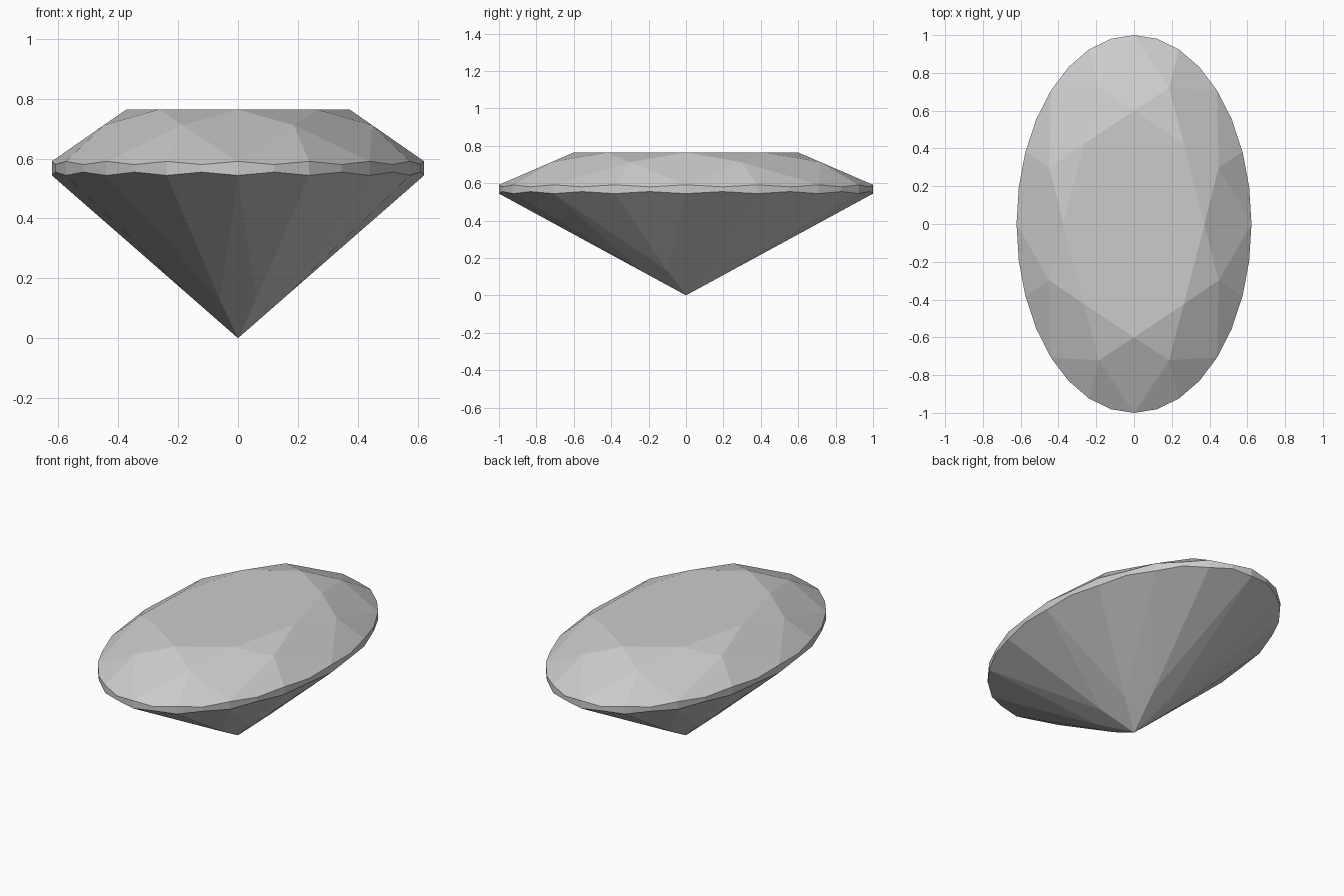
import bpy, bmesh, math

if "Cube" in bpy.data.objects:
    bpy.data.objects.remove(bpy.data.objects["Cube"])

WIDTH = 0.622           # half width across x; half length along y is 1
TABLE_R, TABLE_Z = 0.60, 0.764
STAR_R, PAV_R = 0.78, 0.255
GIRDLE_TOP, GIRDLE_LOW = 0.591, 0.544
STEP = math.tau / 32

bm = bmesh.new()


def point(i, r, z):
    """Vertex on an oval of relative radius r at 1/32 turn i."""
    return bm.verts.new((WIDTH * r * math.sin(i * STEP), r * math.cos(i * STEP), z))


# Heights that keep the kite facets and the girdle facets flat
c2, c1 = math.cos(2 * STEP), math.cos(STEP)
star_z = TABLE_Z - (STAR_R * c2 - TABLE_R) / (1 - TABLE_R) * (TABLE_Z - GIRDLE_TOP)
pav_z = PAV_R * c2 * GIRDLE_LOW
dip = (1 - c1) / (c1 - STAR_R * c1) * (star_z - GIRDLE_TOP)
rise = (1 - c1) / (c1 - PAV_R * c1) * (GIRDLE_LOW - pav_z)

# Rings of facet corners
table = [point(4 * k, TABLE_R, TABLE_Z) for k in range(8)]
star = [point(4 * k + 2, STAR_R, star_z) for k in range(8)]
upper = [point(i, 1, GIRDLE_TOP - dip * (i % 2)) for i in range(32)]
lower = [point(i, 1, GIRDLE_LOW + rise * (i % 2)) for i in range(32)]
pav = [point(4 * k + 2, PAV_R, pav_z) for k in range(8)]
culet = bm.verts.new((0, 0, 0))

bm.faces.new(table)
for k in range(8):
    n, g = (k + 1) % 8, 4 * k
    bm.faces.new((table[k], star[k - 1], upper[g], star[k]))      # crown kite
    bm.faces.new((table[k], star[k], table[n]))                   # star facet
    bm.faces.new((culet, pav[k - 1], lower[g], pav[k]))           # pavilion kite
    for a in (g, g + 2):                                          # girdle facets
        arc = (a, a + 1, (a + 2) % 32)
        bm.faces.new([star[k]] + [upper[i] for i in arc])
        bm.faces.new([pav[k]] + [lower[i] for i in arc])
for i in range(32):                                               # girdle band
    j = (i + 1) % 32
    bm.faces.new((upper[i], upper[j], lower[j], lower[i]))

bmesh.ops.recalc_face_normals(bm, faces=bm.faces)
mesh = bpy.data.meshes.new("oval_gem")
bm.to_mesh(mesh)
bm.free()

grey = bpy.data.materials.new("light grey")
grey.diffuse_color = (0.6, 0.6, 0.6, 1)
grey.use_nodes = True
grey.node_tree.nodes["Principled BSDF"].inputs["Base Color"].default_value = grey.diffuse_color
mesh.materials.append(grey)
gem = bpy.data.objects.new("oval_gem", mesh)
bpy.context.collection.objects.link(gem)
